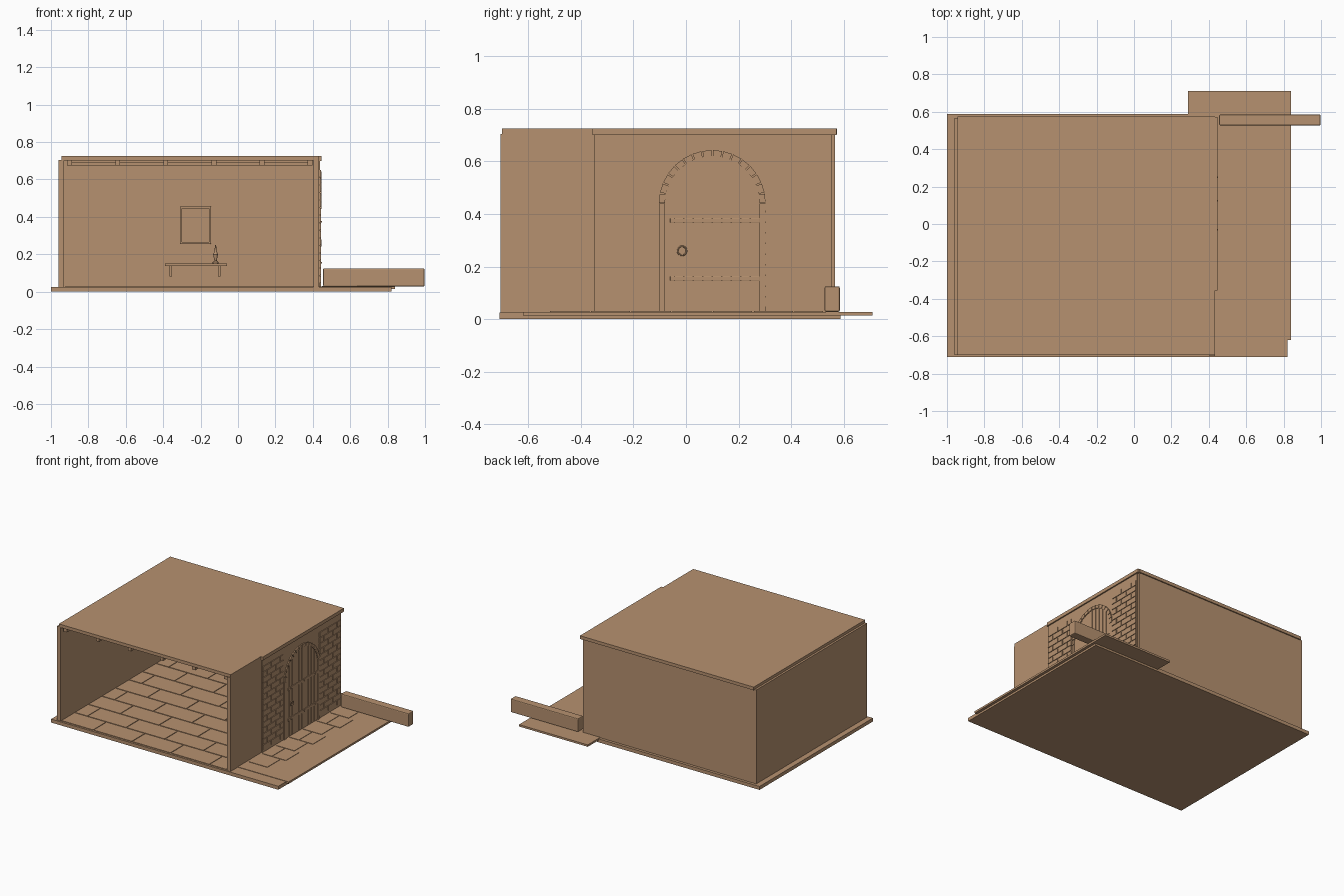
import bpy, bmesh, math

cube = bpy.data.objects.get("Cube")
if cube:
    bpy.data.objects.remove(cube, do_unlink=True)

tan = bpy.data.materials.new("tan")
tan.use_nodes = True
COLOR = (0.47, 0.285, 0.16, 1)
tan.diffuse_color = COLOR
tan.node_tree.nodes["Principled BSDF"].inputs["Base Color"].default_value = COLOR


def add_box(bm, x, y, z):
    """Box from (min, max) ranges."""
    v = [bm.verts.new((a, b, c)) for a in x for b in y for c in z]
    for f in ((0, 1, 3, 2), (4, 6, 7, 5), (0, 4, 5, 1), (2, 3, 7, 6), (0, 2, 6, 4), (1, 5, 7, 3)):
        bm.faces.new([v[i] for i in f])


def add_prism(bm, pts, lo, hi, axis):
    """Extrude a 2D outline along x (pts are y, z) or y (pts are x, z)."""
    def place(p, d):
        return (d, p[0], p[1]) if axis == "x" else (p[0], d, p[1])
    a = [bm.verts.new(place(p, lo)) for p in pts]
    b = [bm.verts.new(place(p, hi)) for p in pts]
    bm.faces.new(a)
    bm.faces.new(b)
    for i in range(len(pts)):
        j = (i + 1) % len(pts)
        bm.faces.new((a[i], a[j], b[j], b[i]))


def finish(name, bm, bevel=0):
    bmesh.ops.recalc_face_normals(bm, faces=bm.faces)
    me = bpy.data.meshes.new(name)
    bm.to_mesh(me)
    bm.free()
    me.materials.append(tan)
    ob = bpy.data.objects.new(name, me)
    bpy.context.collection.objects.link(ob)
    if bevel:
        m = ob.modifiers.new("bevel", "BEVEL")
        m.width, m.segments = bevel, 2
    return ob


def boxes(name, *ranges, bevel=0):
    bm = bmesh.new()
    for r in ranges:
        add_box(bm, *r)
    return finish(name, bm, bevel)


# Main shell, open at the front
boxes("floor_slab", ((-1, 0.82), (-0.71, 0.587), (0, 0.025)))
boxes("path_slab", ((0.29, 0.84), (-0.62, 0.71), (0.014, 0.028)))
boxes("left_wall", ((-0.96, -0.93), (-0.70, 0.565), (0.02, 0.705)))
boxes("back_wall", ((-0.96, 0.43), (0.545, 0.567), (0.02, 0.705)))
boxes("right_wall", ((0.405, 0.432), (-0.705, 0.553), (0.02, 0.705)))
boxes("facade_panel", ((0.425, 0.438), (-0.35, 0.553), (0.02, 0.70)))
boxes("roof", ((-0.945, 0.432), (-0.70, 0.575), (0.702, 0.725)))
boxes("roof_trim", ((0.42, 0.447), (-0.355, 0.573), (0.70, 0.725)))
boxes("low_garden_wall", ((0.455, 0.997), (0.527, 0.585), (0.028, 0.125)), bevel=0.006)


# Running-bond paving inside and on the path
def course(lo, hi, length, shift, gap):
    """Spans of one staggered course, clipped to lo..hi."""
    p = lo - shift
    while p < hi:
        a, b = max(p, lo), min(p + length, hi)
        if b - a > 3 * gap:
            yield (a + gap / 2, b - gap / 2)
        p += length


bm = bmesh.new()
ROW, LONG = 0.155, 0.31
for r in range(9):
    y0 = -0.70 + r * ROW
    y1 = min(y0 + ROW, 0.545)
    if y1 - y0 < 0.02:
        continue
    for span in course(-0.93, 0.405, LONG, (r % 2) * LONG / 2 + 0.05, 0.008):
        add_box(bm, span, (y0 + 0.004, y1 - 0.004), (0.022, 0.029))
finish("floor_tiles", bm)

bm = bmesh.new()
for r in range(7):
    y0 = -0.52 + r * ROW
    end = 0.64 if r % 2 else 0.60
    for span in course(0.447, end, 0.16, (r % 2) * 0.08, 0.006):
        add_box(bm, span, (y0 + 0.003, min(y0 + ROW, 0.525) - 0.003), (0.026, 0.031))
finish("path_tiles", bm)

# Stone base courses along the inside of the back wall
bm = bmesh.new()
for r, z in enumerate((0.03, 0.088)):
    for span in course(-0.93, 0.405, LONG, 0.21 - r * LONG / 2, 0.007):
        add_box(bm, span, (0.541, 0.547), (z, z + 0.053))
finish("back_wall_base_stones", bm)

# Ceiling joists and the rail segments between them
JOISTS = [-0.90 + 0.257 * i for i in range(6)]
boxes("ceiling_joists", *[((x - 0.013, x + 0.013), (-0.69, 0.545), (0.675, 0.703)) for x in JOISTS])
boxes("ceiling_rail", *[((x + 0.013, x + 0.244), (0.525, 0.546), (0.675, 0.692)) for x in JOISTS[:-1]])

# Brick fields on either side of the door
bm = bmesh.new()
for lo, hi in ((-0.35, -0.11), (0.30, 0.548)):
    for r in range(15):
        z = 0.045 + r * 0.0405
        for span in course(lo, hi, 0.1, (r % 2) * 0.05, 0.006):
            add_box(bm, (0.432, 0.443), span, (z + 0.003, z + 0.0375))
finish("facade_bricks", bm)

# Arched door of planks, each cut to the arch
CY, SPRING, R_IN, R_OUT = 0.10, 0.44, 0.18, 0.203


def arch_height(y):
    return SPRING + math.sqrt(max(R_IN ** 2 - (y - CY) ** 2, 0))


bm = bmesh.new()
N = 10
W = 2 * R_IN / N
for i in range(N):
    a = CY - R_IN + i * W + 0.0025
    b = a + W - 0.005
    tops = [b + (a - b) * k / 4 for k in range(5)]
    add_prism(bm, [(a, 0.03), (b, 0.03)] + [(y, arch_height(y)) for y in tops], 0.43, 0.441, "x")
finish("door_planks", bm)

# Arch stones and jambs
bm = bmesh.new()
STONES = 16
for i in range(STONES):
    t0 = math.pi * (i + 0.06) / STONES
    t1 = math.pi * (i + 0.94) / STONES
    add_prism(bm, [(CY + r * math.cos(t), SPRING + r * math.sin(t))
                   for r, t in ((R_IN, t0), (R_OUT, t0), (R_OUT, t1), (R_IN, t1))], 0.43, 0.446, "x")
for s in (-1, 1):
    ys = sorted((CY + s * R_IN, CY + s * R_OUT))
    add_box(bm, (0.43, 0.444), ys, (0.028, SPRING))
finish("door_arch", bm)

# Iron straps with studs, and the ring handle
straps, studs = [], []
for z in (0.155, 0.375):
    straps.append(((0.438, 0.445), (-0.06, 0.28), (z - 0.01, z + 0.01)))
    for y in (-0.03, 0.125, 0.25):
        studs.append(((0.444, 0.448), (y - 0.004, y + 0.004), (z - 0.004, z + 0.004)))
boxes("door_straps", *straps, bevel=0.002)
boxes("strap_studs", *studs)
bpy.ops.mesh.primitive_torus_add(major_radius=0.017, minor_radius=0.003, major_segments=24,
                                 minor_segments=8, location=(0.444, -0.015, 0.26),
                                 rotation=(0, math.pi / 2, 0))
ring = bpy.context.object
ring.name = "door_ring"
ring.data.materials.append(tan)
bpy.ops.object.shade_smooth_by_angle()

# Framed picture on the back wall with a seated silhouette
X0, X1, Z0, Z1, T = -0.31, -0.145, 0.255, 0.455, 0.011
boxes("picture_frame",
      ((X0, X0 + T), (0.53, 0.546), (Z0, Z1)), ((X1 - T, X1), (0.53, 0.546), (Z0, Z1)),
      ((X0, X1), (0.53, 0.546), (Z0, Z0 + T)), ((X0, X1), (0.53, 0.546), (Z1 - T, Z1)), bevel=0.002)
bm = bmesh.new()
add_prism(bm, [(-0.285, 0.262), (-0.16, 0.262), (-0.165, 0.31), (-0.185, 0.335), (-0.19, 0.37),
               (-0.205, 0.375), (-0.222, 0.355), (-0.235, 0.33), (-0.25, 0.325), (-0.26, 0.285)],
          0.54, 0.546, "y")
finish("picture_figure", bm)

# Wall shelf on brackets with a candlestick
boxes("shelf", ((-0.39, -0.06), (0.47, 0.546), (0.138, 0.15)))
boxes("shelf_brackets", *[((x - 0.006, x + 0.006), (0.485, 0.546), (0.08, 0.139)) for x in (-0.36, -0.10)])
PROFILE = [(0.015, 0), (0.015, 0.008), (0.006, 0.016), (0.01, 0.035), (0.013, 0.05), (0.006, 0.065), (0.003, 0.1)]
bm = bmesh.new()
rings = [[bm.verts.new((-0.12 + r * math.cos(k * math.pi / 6), 0.51 + r * math.sin(k * math.pi / 6), 0.15 + z))
          for k in range(12)] for r, z in PROFILE]
for a, b in zip(rings, rings[1:]):
    for k in range(12):
        bm.faces.new((a[k], a[(k + 1) % 12], b[(k + 1) % 12], b[k]))
bm.faces.new(rings[0])
bm.faces.new(rings[-1])
finish("candlestick", bm)
